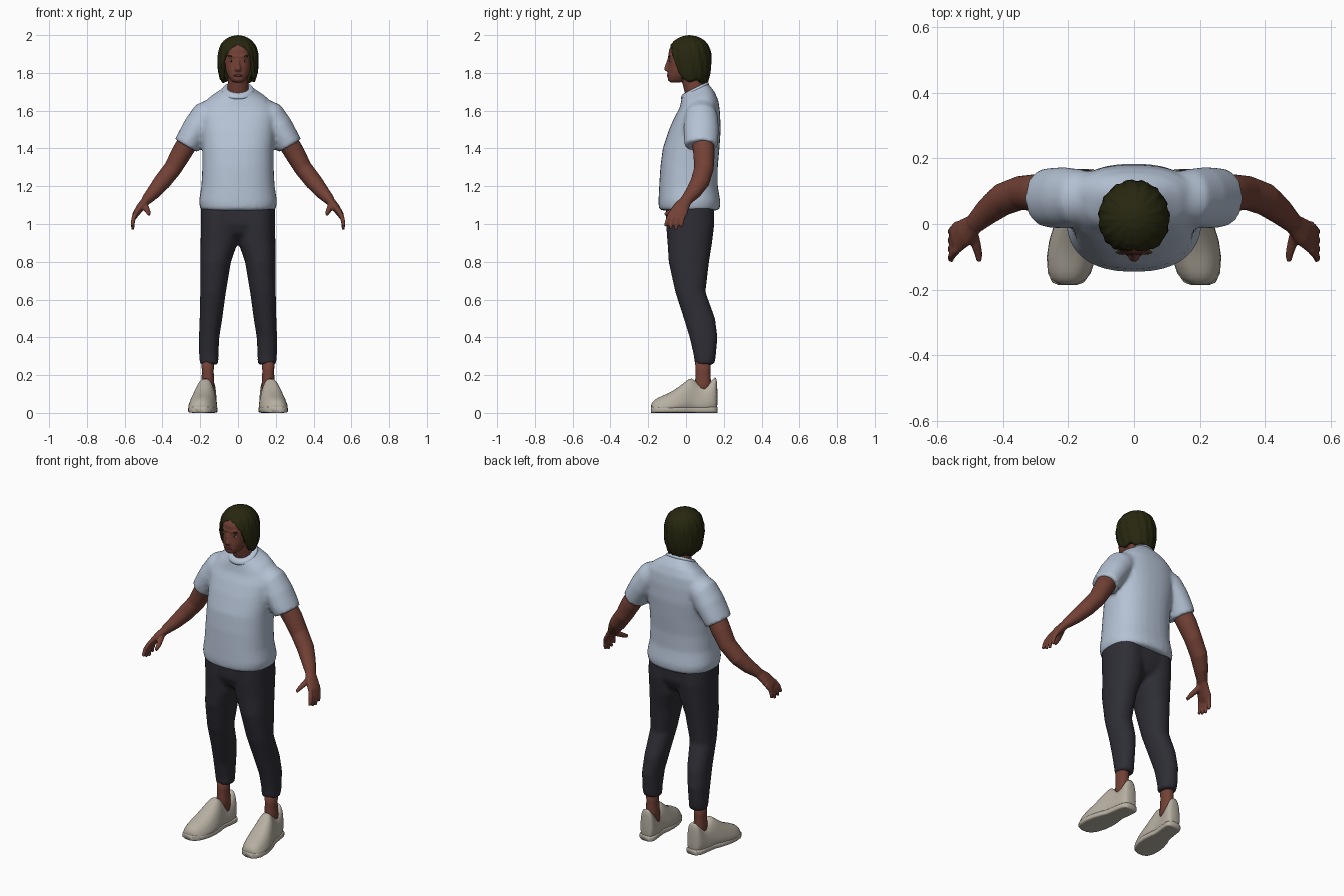
import bpy, bmesh, math
from mathutils import Vector, Matrix

if "Cube" in bpy.data.objects:
    bpy.data.objects.remove(bpy.data.objects["Cube"])

X, Y, Z = Vector((1, 0, 0)), Vector((0, 1, 0)), Vector((0, 0, 1))


def material(name, rgb):
    m = bpy.data.materials.new(name)
    m.diffuse_color = (*rgb, 1)
    m.use_nodes = True
    m.node_tree.nodes["Principled BSDF"].inputs["Base Color"].default_value = m.diffuse_color
    return m


SKIN = material("brown_skin", (0.17, 0.053, 0.036))
SHIRT = material("pale_blue_cotton", (0.46, 0.54, 0.66))
PANTS = material("charcoal_cloth", (0.027, 0.027, 0.036))
SHOE = material("beige_leather", (0.47, 0.43, 0.36))
HAIR = material("dark_hair", (0.02, 0.02, 0.005))
WHITE = material("eye_white", (0.5, 0.4, 0.36))
IRIS = material("dark_iris", (0.015, 0.008, 0.005))
LIP = material("lip_brown", (0.12, 0.03, 0.024))


def ring(c, a, b, u=X, v=Y, e=2.2, taper=0, n=32):
    """Superellipse around c; taper narrows it towards +v."""
    pts = []
    for i in range(n):
        t = 2 * math.pi * i / n
        p = math.copysign(abs(math.cos(t)) ** (2 / e), math.cos(t))
        q = math.copysign(abs(math.sin(t)) ** (2 / e), math.sin(t))
        pts.append(Vector(c) + u * a * p * (1 - taper * q) + v * b * q)
    return pts


def tube(path):
    """Rings square to a path of (x, y, z, half_thickness, half_depth)."""
    pts = [Vector(p[:3]) for p in path]
    out = []
    for i, p in enumerate(path):
        t = (pts[min(i + 1, len(pts) - 1)] - pts[max(i - 1, 0)]).normalized()
        u = t.cross(Y).normalized()
        out.append(ring(pts[i], p[3], p[4], u, u.cross(t), 2, n=20))
    return out


def finish(name, bm, mat, mirror=False, voxel=0, smooth=0, subsurf=0):
    bmesh.ops.recalc_face_normals(bm, faces=bm.faces)
    me = bpy.data.meshes.new(name)
    bm.to_mesh(me)
    bm.free()
    me.materials.append(mat)
    for p in me.polygons:
        p.use_smooth = True
    ob = bpy.data.objects.new(name, me)
    bpy.context.collection.objects.link(ob)
    if mirror:
        ob.modifiers.new("mirror", 'MIRROR').use_mirror_merge = False
    if voxel:
        r = ob.modifiers.new("blend", 'REMESH')
        r.mode, r.voxel_size, r.use_smooth_shade = 'VOXEL', voxel, True
    if smooth:
        s = ob.modifiers.new("soften", 'SMOOTH')
        s.factor, s.iterations = 0.5, smooth
    if subsurf:
        s = ob.modifiers.new("round", 'SUBSURF')
        s.levels = s.render_levels = subsurf
    return ob


def lofts(name, groups, mat, **kw):
    """Skin each list of rings into a closed body."""
    bm = bmesh.new()
    for rings in groups:
        vs = [[bm.verts.new(p) for p in r] for r in rings]
        n = len(vs[0])
        for r, s in zip(vs, vs[1:]):
            for i in range(n):
                j = (i + 1) % n
                bm.faces.new((r[i], r[j], s[j], s[i]))
        bm.faces.new(vs[0])
        bm.faces.new(vs[-1])
    return finish(name, bm, mat, **kw)


def ball(name, loc, size, mat, mirror=False, roll=0):
    bm = bmesh.new()
    m = Matrix.Translation(loc) @ Matrix.Rotation(roll, 4, 'Y') @ Matrix.Diagonal((*size, 1))
    bmesh.ops.create_uvsphere(bm, u_segments=20, v_segments=12, radius=1, matrix=m)
    return finish(name, bm, mat, mirror=mirror)


def lerp(table, x):
    for (x0, y0), (x1, y1) in zip(table, table[1:]):
        if x <= x1:
            return y0 + (y1 - y0) * (x - x0) / (x1 - x0)
    return table[-1][1]


# Shirt: torso (z, y centre, half width, half depth, tilt) with two sleeves
torso = [(1.072, .018, .192, .152, 0), (1.085, .018, .201, .162, 0), (1.12, .018, .207, .164, 0),
         (1.2, .013, .194, .155, 0), (1.3, .016, .189, .152, 0), (1.4, .027, .189, .15, 0),
         (1.5, .047, .197, .137, 0), (1.58, .06, .202, .12, .1), (1.63, .068, .188, .104, .2),
         (1.67, .063, .148, .09, .3), (1.698, .053, .1, .076, .4), (1.716, .046, .074, .066, .5)]
body = [ring((0, y, z), a, b, X, Vector((0, 1, t)), 2.4) for z, y, a, b, t in torso]
sleeves = [tube([(s * x, .08, z, a, b) for x, z, a, b in
                 [(.11, 1.605, .07, .075), (.17, 1.57, .082, .088), (.215, 1.51, .078, .094),
                  (.25, 1.455, .072, .092), (.274, 1.413, .07, .088)]]) for s in (1, -1)]
lofts("shirt", [body] + sleeves, SHIRT, voxel=.011, smooth=5)
lofts("collar", [[ring((0, .047, z), a, a - .01, X, Vector((0, 1, .5)), 2.2)
                  for z, a in [(1.69, .084), (1.705, .086), (1.718, .08), (1.722, .07)]]],
      SHIRT, subsurf=1)

# Trousers: legs (z, x centre, half width, y centre, half depth) and hips
leg = [(.255, .152, .049, .098, .052), (.3, .155, .051, .1, .058), (.4, .153, .054, .093, .074),
       (.5, .143, .06, .071, .083), (.64, .132, .068, .023, .08), (.8, .118, .081, .015, .107),
       (.9, .1, .098, .02, .118), (1.0, .098, .099, .022, .128), (1.1, .098, .099, .02, .128)]
legs = [[ring((s * x, y, z), a, b) for z, x, a, y, b in leg] for s in (1, -1)]
hips = [ring((0, .021, z), a, b, e=2.5) for z, a, b in
        [(.915, .06, .06), (.95, .14, .105), (1.0, .194, .126), (1.1, .196, .128)]]
lofts("trousers", legs + [hips], PANTS, voxel=.011, smooth=5)

# Ankles
lofts("ankle", [[ring((.16, .09, z), a, a + .008) for z, a in
                 [(.08, .038), (.16, .034), (.22, .031), (.3, .036)]]], SKIN, mirror=True)

# Shoes: (y, half width, height) slices from toe to heel, with a thin sole
shoe = [(-.186, .022, .035), (-.178, .043, .058), (-.15, .06, .078), (-.1, .07, .097),
        (-.05, .069, .125), (0, .06, .165), (.03, .05, .19), (.06, .047, .15),
        (.1, .047, .135), (.14, .046, .17), (.156, .04, .195), (.167, .026, .16)]


def shoe_x(y):
    return .177 - .13 * y


lofts("shoe", [[ring((shoe_x(y), y, h / 2 + .003), w, h / 2, X, Z, 2.7, .28 if y < .12 else .12)
                for y, w, h in shoe]], SHOE, mirror=True, subsurf=1)
lofts("shoe_sole", [[ring((shoe_x(y), y, .016), w + .005, .016, X, Z, 5)
                     for y, w, h in shoe]], SHOE, mirror=True)

# Arms, palms, fingers and thumbs
arm = [(.24, .085, 1.475, .056, .058), (.30, .095, 1.375, .054, .057), (.345, .095, 1.295, .048, .052),
       (.40, .075, 1.225, .046, .05), (.445, .04, 1.17, .038, .042), (.487, 0, 1.125, .027, .031)]
palm = [(.475, .01, 1.137, .025, .03), (.49, -.003, 1.12, .024, .033), (.515, -.025, 1.09, .022, .043),
        (.54, -.042, 1.055, .018, .047), (.547, -.05, 1.04, .013, .045)]
fingers = []
for i, tip in enumerate((.988, .974, .97, .982)):
    y = -.084 + .025 * i
    fingers.append(tube([(.537, y + .008, 1.065, .012, .012), (.553, y - .01, 1.03, .012, .012),
                         (.558, y - .02 + .002 * i, 1.0, .0105, .0105),
                         (.556, y - .028 + .004 * i, tip, .008, .008)]))
thumb = tube([(.5, -.01, 1.11, .02, .02), (.485, -.05, 1.082, .016, .016),
              (.475, -.085, 1.063, .013, .013), (.471, -.113, 1.05, .009, .009)])
lofts("arm", [tube(arm), tube(palm), thumb] + fingers, SKIN, mirror=True, voxel=.006, smooth=2)

# Head: (z, front, back, half width) with neck, nose and brow ridge
skull = [(1.75, -.082, -.03, .025), (1.76, -.095, 0, .038), (1.78, -.098, .03, .052),
         (1.81, -.097, .06, .064), (1.84, -.095, .09, .071), (1.88, -.093, .1, .076),
         (1.92, -.091, .1, .076), (1.96, -.07, .09, .06), (1.98, -.03, .06, .03)]
head = [ring((0, (f + k) / 2, z), w, (k - f) / 2, e=2.3) for z, f, k, w in skull]
neck = tube([(0, .065, 1.64, .07, .06), (0, .05, 1.70, .058, .056), (0, .035, 1.75, .054, .054),
             (0, .025, 1.82, .055, .055)])
nose = [ring((0, y, z), w, d, e=2) for z, y, w, d in
        [(1.808, -.094, .012, .010), (1.814, -.097, .019, .016), (1.824, -.099, .016, .017),
         (1.845, -.094, .010, .014), (1.875, -.088, .009, .010)]]
brow = [ring((s * .032 if s else 0, -.083, z), w, d, e=2) for s, z, w, d in
        [(0, 1.876, .045, .006), (0, 1.886, .05, .013), (0, 1.898, .045, .008)]]
lofts("head", [head, neck, nose, brow], SKIN, voxel=.0045, smooth=3)

# Face details
ball("eye", (.034, -.076, 1.863), (.014, .011, .0065), WHITE, True)
ball("iris", (.034, -.0845, 1.863), (.0055, .0035, .0055), IRIS, True)
ball("eyebrow", (.036, -.086, 1.888), (.02, .007, .0035), HAIR, True, -.1)
ball("lips", (0, -.093, 1.786), (.024, .009, .0065), LIP)

# Hair: swept cap, parted over the forehead, with strand ridges
edge = [(0, 1.952), (20, 1.935), (38, 1.9), (50, 1.855), (60, 1.80), (68, 1.765), (90, 1.757),
        (130, 1.752), (180, 1.745)]
shape = [(1.74, .8), (1.77, .88), (1.8, .96), (1.85, 1), (1.9, .985), (1.93, .92), (1.95, .84),
         (1.97, .69), (1.985, .5), (1.995, .29), (2.0, .02)]
N, M = 96, 22
bm = bmesh.new()
grid = []
for i in range(N):
    deg = 360 * i / N
    side = min(deg, 360 - deg)
    a = math.radians(deg)
    low = lerp(edge, side) + .007 * math.sin(7 * a) * (side > 70)
    col = []
    for j in range(M + 1):
        z = 2 - (2 - low) * (1 - math.cos(j / M * math.pi / 2))
        wave = math.sin(15 * a + 25 * z) + .6 * math.sin(26 * a - 30 * z)
        r = lerp(shape, z) * (1 + .018 * wave * min(1, j / 6))
        col.append(bm.verts.new((.108 * r * math.sin(a), .018 - .116 * r * math.cos(a), z)))
    grid.append(col)
for i in range(N):
    c, d = grid[i], grid[(i + 1) % N]
    for j in range(M):
        bm.faces.new((c[j], c[j + 1], d[j + 1], d[j]))
bm.faces.new([c[0] for c in grid])
hair = finish("hair", bm, HAIR)
shell = hair.modifiers.new("thickness", 'SOLIDIFY')
shell.thickness, shell.offset = .022, -1
